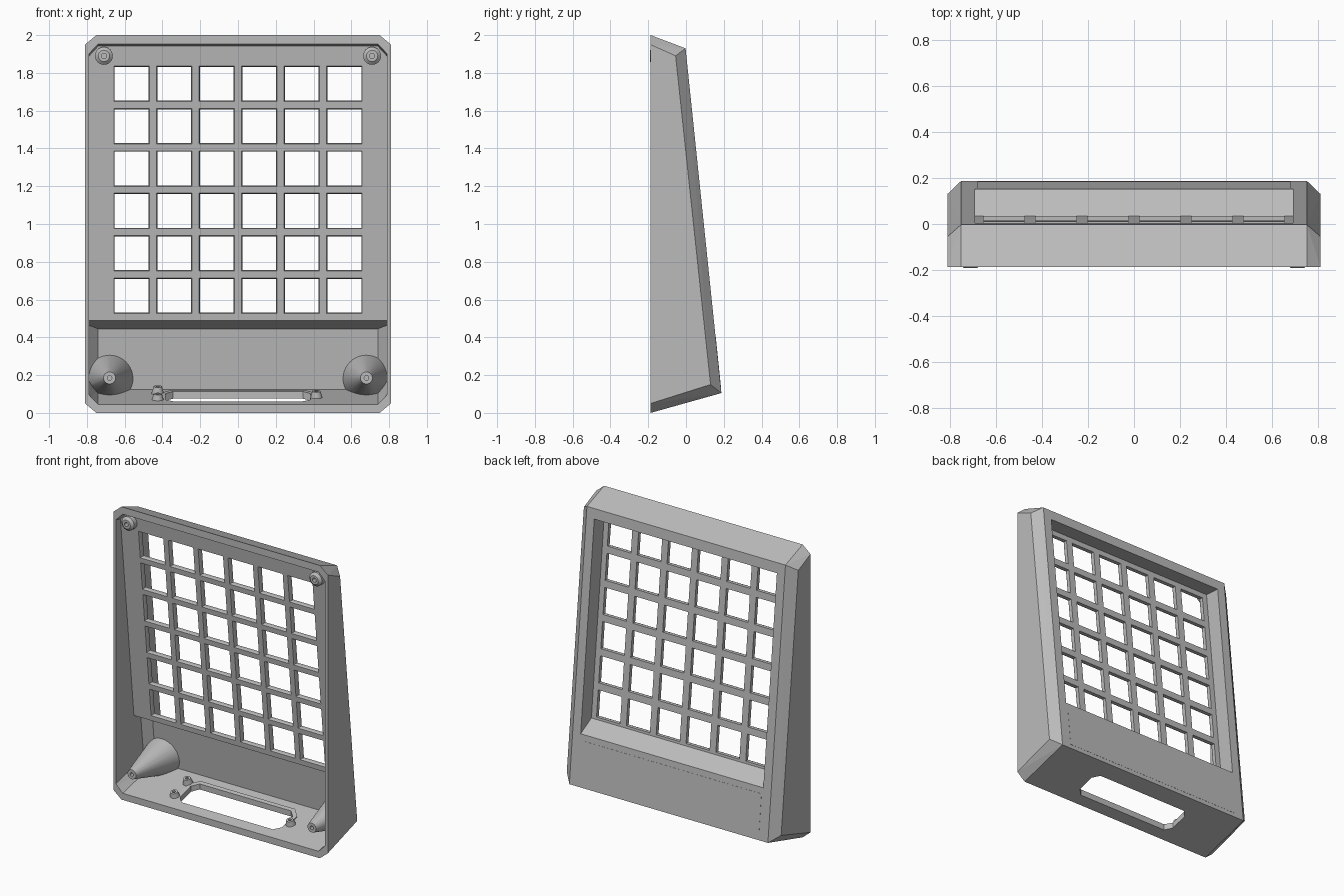
import bpy, bmesh, math
from mathutils import Vector

if "Cube" in bpy.data.objects:
    bpy.data.objects.remove(bpy.data.objects["Cube"])

grey = bpy.data.materials.new("plain grey")
grey.use_nodes = True
grey.diffuse_color = (0.5, 0.5, 0.5, 1)
grey.node_tree.nodes["Principled BSDF"].inputs["Base Color"].default_value = (0.5, 0.5, 0.5, 1)

SLOPE = -0.104          # lean of the back face
FRONT, BACK = -0.1875, 0.1875


def plate_y(z):
    """Depth of the key plate's front surface at height z."""
    return 0.005 + SLOPE * (z - 0.49)


def face_y(z):
    """Depth of the outer back face at height z."""
    return BACK + SLOPE * (z - 0.105)


def finish(bm, name):
    bmesh.ops.recalc_face_normals(bm, faces=bm.faces)
    mesh = bpy.data.meshes.new(name)
    bm.to_mesh(mesh)
    bm.free()
    mesh.materials.append(grey)
    obj = bpy.data.objects.new(name, mesh)
    bpy.context.collection.objects.link(obj)
    return obj


def add_hull(bm, points):
    verts = [bm.verts.new(p) for p in points]
    bmesh.ops.convex_hull(bm, input=verts)
    bmesh.ops.dissolve_limit(bm, angle_limit=0.002, verts=bm.verts, edges=bm.edges)


def boolean(obj, cutter, operation="DIFFERENCE"):
    """Apply a boolean and discard the helper."""
    cutter.hide_render = True
    mod = obj.modifiers.new("cut", "BOOLEAN")
    mod.operation, mod.solver, mod.object = operation, "EXACT", cutter
    bpy.context.view_layer.objects.active = obj
    bpy.ops.object.modifier_apply(modifier=mod.name)
    bpy.data.objects.remove(cutter)


def shell_points(t, front):
    """Chamfered wedge, shrunk inward by wall thickness t."""
    pts = []
    for s in (-1, 1):
        narrow, wide = s * (0.75 - t / 2), s * (0.81 - t)
        pts += [(narrow, front, t), (wide, front, 0.05 + t),
                (wide, front, 1.95 - t), (narrow, front, 2 - t),
                (narrow, BACK - t, 0.105 + t), (narrow, face_y(1.93) - t, 1.93 - t),
                (wide, 0.13 - t, 0.15 + t), (wide, -0.055 - t, 1.89 - t)]
    return pts


def shell(name, t, front, cut=None):
    bm = bmesh.new()
    add_hull(bm, shell_points(t, front))
    if cut:
        bmesh.ops.bisect_plane(bm, geom=bm.verts[:] + bm.edges[:] + bm.faces[:],
                               plane_co=cut[0], plane_no=cut[1], clear_outer=True)
        bmesh.ops.holes_fill(bm, edges=[e for e in bm.edges if e.is_boundary])
    return finish(bm, name)


def slab(bm, half_x, x, z0, z1, off0, off1, grow, base):
    """Block following a sloped surface, changing size by grow from off0 to off1."""
    pts = []
    for off, g in ((off0, 0), (off1, grow)):
        for s in (-1, 1):
            pts += [(x + s * (half_x + g), base(z) + off, z) for z in (z0 - g, z1 + g)]
    verts = [bm.verts.new(p) for p in pts]
    bmesh.ops.convex_hull(bm, input=verts)


# Case: chamfered wedge with an open front
case = shell("case", 0, FRONT)
plate_point = (0, plate_y(0.49), 0.49)
boolean(case, shell("upper_pocket", 0.02, -0.3, (plate_point, (0, 1, -SLOPE))))
boolean(case, shell("lower_pocket", 0.02, -0.3, (plate_point, (0, 0.35, 1))))

# Recess in the back above the key plate, with a sloping lower ledge
bm = bmesh.new()
add_hull(bm, [(s * 0.69, y, z) for s in (-1, 1) for y, z in (
    (plate_y(0.515) + 0.033, 0.515), (face_y(0.44) + 0.02, 0.44),
    (face_y(1.86) + 0.02, 1.86), (plate_y(1.87) + 0.033, 1.87))])
boolean(case, finish(bm, "recess_cutter"))

# Grid of key openings, wider at the front
bm = bmesh.new()
for col in range(6):
    for row in range(6):
        x, z = (col - 2.5) * 0.2255, 0.62 + row * 0.2245
        slab(bm, 0.098, x, z - 0.098, z + 0.098, -0.01, 0.012, -0.009, plate_y)
        bm.verts.ensure_lookup_table()
boolean(case, finish(bm, "key_cutter_front"))
bm = bmesh.new()
for col in range(6):
    for row in range(6):
        x, z = (col - 2.5) * 0.2255, 0.62 + row * 0.2245
        slab(bm, 0.089, x, z - 0.089, z + 0.089, -0.01, 0.05, 0, plate_y)
boolean(case, finish(bm, "key_cutter"))


# Connector opening in the floor with a raised lip
def floor_z(y):
    return 0.02 + 0.28 * (y - FRONT)


def slot_outline(grow):
    hx, y0, y1, c = 0.385 + grow, -0.115 - grow, 0.08 + grow, 0.04 + grow / 2
    return [(-hx + c, y0), (hx - c, y0), (hx, y0 + c), (hx, y1 - c),
            (hx - c, y1), (-hx + c, y1), (-hx, y1 - c), (-hx, y0 + c)]


def slot_block(name, grow, low, high):
    bm = bmesh.new()
    add_hull(bm, [(x, y, floor_z(y) + h) for x, y in slot_outline(grow) for h in (low, high)])
    return finish(bm, name)


lip = slot_block("slot_lip", 0.025, -0.01, 0.018)
boolean(lip, slot_block("lip_cutter", 0, -0.1, 0.1))
boolean(case, slot_block("slot_cutter", 0, -0.1, 0.1))


def lathe(name, profile, location, axis, steps=40):
    """Spin a (radius, height) profile and point its height along axis."""
    bm = bmesh.new()
    verts = [bm.verts.new((r, 0, h)) for r, h in profile]
    edges = [bm.edges.new(pair) for pair in zip(verts, verts[1:])]
    bmesh.ops.spin(bm, geom=verts + edges, cent=(0, 0, 0), axis=(0, 0, 1),
                   angle=math.tau, steps=steps)
    bmesh.ops.remove_doubles(bm, verts=bm.verts, dist=0.0001)
    turn = Vector((0, 0, 1)).rotation_difference(Vector(axis)).to_matrix()
    bmesh.ops.rotate(bm, verts=bm.verts, matrix=turn)
    bmesh.ops.translate(bm, verts=bm.verts, vec=location)
    return finish(bm, name)


def smooth(obj):
    bpy.ops.object.select_all(action="DESELECT")
    obj.select_set(True)
    bpy.context.view_layer.objects.active = obj
    bpy.ops.object.shade_smooth_by_angle(angle=math.radians(30))


# Screw bosses: straight at the top, wide cones at the bottom
for side, s in (("right", -1), ("left", 1)):
    top = lathe("top_boss_" + side,
                [(0, 0.01), (0.014, 0.01), (0.014, 0.05), (0.03, 0.05), (0.047, 0.035),
                 (0.047, -0.01), (0, -0.01)],
                (s * 0.71, plate_y(1.89), 1.89), (0, -1, 0))
    cone = lathe("bottom_boss_" + side,
                 [(0, 0.25), (0.012, 0.25), (0.012, 0.34), (0.032, 0.34), (0.125, 0), (0, 0)],
                 (s * 0.68, 0.165, 0.185), (0, -1, 0))
    for boss in (top, cone):
        boolean(boss, shell("boss_trim", 0.008, -0.3), "INTERSECT")
        smooth(boss)

# Small screw posts beside the connector opening
for i, (x, y) in enumerate([(-0.425, 0.07), (-0.425, -0.07), (0.415, -0.02)]):
    post = lathe("slot_post_%d" % (i + 1),
                 [(0, 0.02), (0.01, 0.02), (0.01, 0.05), (0.022, 0.05), (0.038, -0.008),
                  (0, -0.008)],
                 (x, y, floor_z(y)), (0, -0.27, 0.96), 24)
    smooth(post)

# Thin label panel on the lower back
bm = bmesh.new()
slab(bm, 0.68, 0, 0.135, 0.41, -0.004, 0.001, 0, face_y)
finish(bm, "back_panel")
